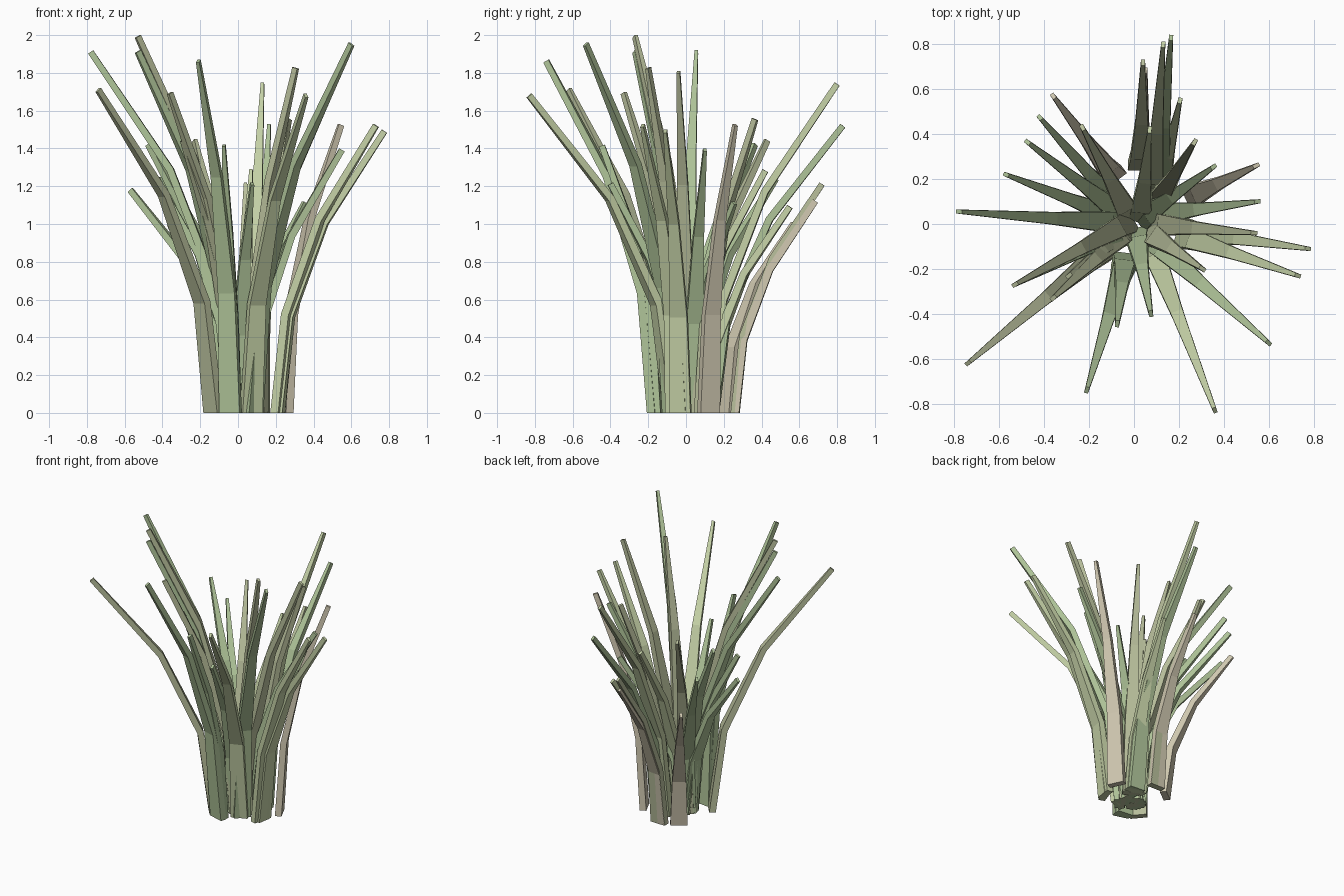
import bpy, bmesh, math
from mathutils import Vector

if "Cube" in bpy.data.objects:
    bpy.data.objects.remove(bpy.data.objects["Cube"])

# Leaf colours
COLS = {"green": (0.42, 0.54, 0.31, 1), "olive": (0.48, 0.52, 0.33, 1),
        "lime": (0.55, 0.63, 0.38, 1), "tan": (0.62, 0.57, 0.43, 1)}
mats = {}
for name, c in COLS.items():
    mats[name] = bpy.data.materials.new(name + "_leaf")
    mats[name].diffuse_color = c

# Stations up a blade: height share, outward share, half width, half thickness
STATIONS = ((0, 0, .057, .022), (.34, .10, .046, .021),
            (.67, .43, .028, .019), (1, 1, .009, .016))


def blade(name, tip, base, col):
    """Four-sided tapered blade bending outward in three straight pieces."""
    lean = Vector((tip[0] - base[0], tip[1] - base[1], 0))
    out = lean.normalized()
    side = Vector((-out.y, out.x, 0))
    up = Vector((0, 0, 1))
    pts = [Vector((base[0], base[1], 0)) + lean * o + up * (tip[2] * h)
           for h, o, _, _ in STATIONS]
    bm = bmesh.new()
    rings = []
    for i, (_, _, w, t) in enumerate(STATIONS):
        d = (pts[min(i + 1, 3)] - pts[max(i - 1, 0)]).normalized()
        n = out if i == 0 else side.cross(d)
        if i == 3:
            pts[3] -= up * abs(n.z) * t
        rings.append([bm.verts.new(pts[i] + side * w * a + n * t * b)
                      for a, b in ((-1, -1), (1, -1), (1, 1), (-1, 1))])
    for r0, r1 in zip(rings, rings[1:]):
        for k in range(4):
            j = (k + 1) % 4
            bm.faces.new((r0[k], r0[j], r1[j], r1[k]))
    bm.faces.new(rings[0])
    bm.faces.new(rings[-1])
    bmesh.ops.recalc_face_normals(bm, faces=bm.faces)
    me = bpy.data.meshes.new(name)
    bm.to_mesh(me)
    bm.free()
    me.materials.append(mats[col])
    bpy.context.collection.objects.link(bpy.data.objects.new(name, me))


# Blades: colour, tip, optional base (otherwise set on a small ring)
BLADES = [
    # left
    ("green", (-.78, .055, 1.92)), ("green", (-.57, .22, 1.19)),
    ("green", (-.475, .365, 1.43)), ("green", (-.42, .475, 1.25)),
    ("tan", (-.36, .57, 1.01), (-.09, .21)), ("olive", (-.23, .43, 1.45)),
    ("green", (-.43, .02, 1.25)),
    # front left
    ("olive", (-.53, -.27, 2.0), (-.02, .01)), ("green", (-.53, -.27, 1.92)),
    ("olive", (-.74, -.62, 1.72), (-.13, -.11)), ("olive", (-.36, -.33, 1.70)),
    ("olive", (-.29, -.23, 1.45)),
    # front
    ("green", (-.21, -.74, 1.87), (-.04, -.17)), ("green", (-.075, -.445, 1.42), (-.04, -.15)),
    ("green", (.075, -.4, 1.22)), ("lime", (.36, -.83, 1.69), (.07, -.08)),
    ("green", (.60, -.53, 1.96), (.08, -.07)),
    # right
    ("olive", (.305, -.2, 1.83), (.07, -.04)), ("lime", (.73, -.23, 1.53), (.21, -.05)),
    ("lime", (.775, -.11, 1.5), (.22, -.03)), ("olive", (.535, -.04, 1.81), (.08, 0)),
    ("green", (.55, .10, 1.40), (.08, .04)), ("tan", (.545, .26, 1.53), (.25, .12)),
    # back
    ("green", (.355, .255, 1.12)), ("olive", (.27, .365, 1.56), (.10, .09)),
    ("lime", (.205, .55, 1.10), (.11, .13)), ("green", (.165, .83, 1.53), (.11, .15)),
    ("lime", (.13, .80, 1.75), (.08, .13)), ("olive", (.04, .72, 1.22), (.03, .26)),
    ("lime", (.07, .42, 1.29), (.03, .03)), ("tan", (.05, .685, 1.13), (.03, .26)),
]
for i, (col, tip, *b) in enumerate(BLADES):
    a = math.atan2(tip[1], tip[0])
    base = b[0] if b else (.04 * math.cos(a), .04 * math.sin(a))
    blade(f"grass_blade_{i + 1:02d}", tip, base, col)

for m in bpy.data.materials:
    if m.users and not m.is_grease_pencil:
        m.use_nodes = True
        m.node_tree.nodes["Principled BSDF"].inputs["Base Color"].default_value = m.diffuse_color
